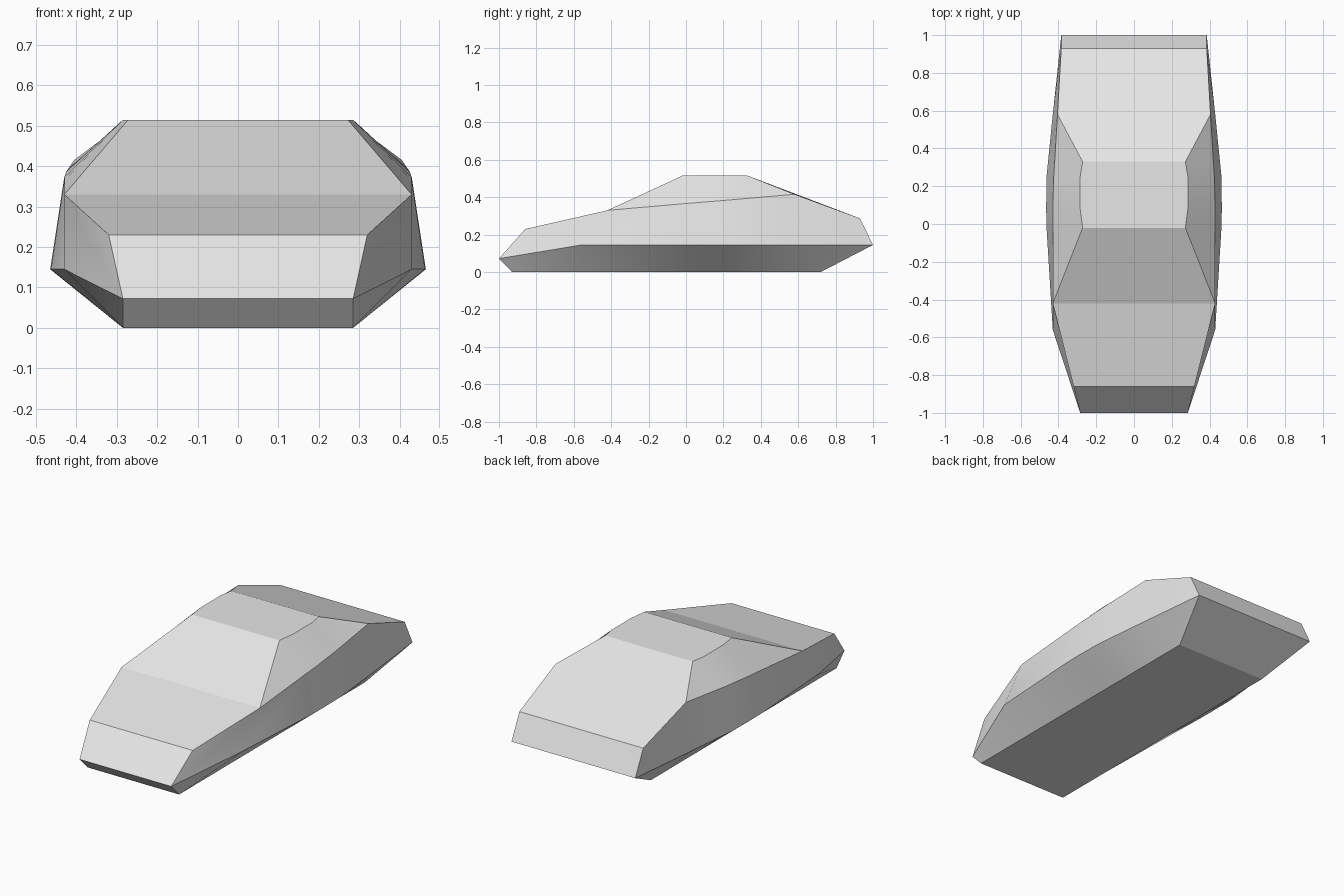
import bpy
import bmesh

cube = bpy.data.objects.get("Cube")
if cube:
    bpy.data.objects.remove(cube, do_unlink=True)

paint = bpy.data.materials.new("light_grey")
paint.use_nodes = True
grey = (0.8, 0.8, 0.8, 1)
paint.diffuse_color = grey
paint.node_tree.nodes["Principled BSDF"].inputs["Base Color"].default_value = grey

# Lengthwise contours of one half, nose to tail
floor = [(.285, y, 0) for y in (-.93, -.56, -.02, .08, .25, .33, .58, .72)]
waist = [(.285, -1, .072), (.43, -.56, .145), (.463, -.02, .145), (.465, .08, .145),
         (.463, .25, .145), (.455, .33, .145), (.43, .58, .145), (.385, 1, .145)]
shoulder = [(.32, -.86, .23), (.43, -.42, .33), (.43, -.02, .365), (.43, .08, .373),
            (.425, .25, .387), (.42, .33, .394), (.405, .58, .416), (.385, .93, .287)]
roof = [shoulder[1], (.272, -.02, .515), (.285, .08, .515),
        (.285, .25, .515), (.272, .33, .515), shoulder[6]]

bm = bmesh.new()
verts = {}


def vert(co):
    if co not in verts:
        verts[co] = bm.verts.new(co)
    return verts[co]


def face(points, smooth=False):
    ring = list(dict.fromkeys(vert(p) for p in points))
    bm.faces.new(ring).smooth = smooth


def flip(points):
    return [(-x, y, z) for x, y, z in points]


def strip(low, high):
    """Smooth side band on both sides, bounded by sharp edges."""
    for a, b in ((low, high), (flip(low), flip(high))):
        for i in range(len(a) - 1):
            face((a[i], a[i + 1], b[i + 1], b[i]), True)


def panel(points):
    """Flat panel running across the body."""
    face(points + flip(points)[::-1])


# Sills, body sides and side windows
strip(floor, waist)
strip(waist, shoulder)
strip(shoulder[1:7], roof)

# Underside, nose, bonnet, windscreen, roof, rear deck and tail
panel(floor)
panel([floor[0], waist[0]])
panel([waist[0], shoulder[0]])
panel(shoulder[:2])
panel(roof[:2])
panel(roof[1:5])
panel([roof[4], shoulder[6], shoulder[7]])
panel([shoulder[7], waist[7]])
panel([waist[7], floor[7]])

bmesh.ops.recalc_face_normals(bm, faces=bm.faces)

# Keep the contour lines crisp, blend only along each side band
for contour in (floor, waist, shoulder, roof):
    for line in (contour, flip(contour)):
        for a, b in zip(line, line[1:]):
            edge = bm.edges.get((verts[a], verts[b]))
            if edge:
                edge.smooth = False
for edge in bm.edges:
    if not all(f.smooth for f in edge.link_faces):
        edge.smooth = False

mesh = bpy.data.meshes.new("car_body")
bm.to_mesh(mesh)
bm.free()
mesh.materials.append(paint)
body = bpy.data.objects.new("car_body", mesh)
bpy.context.collection.objects.link(body)
